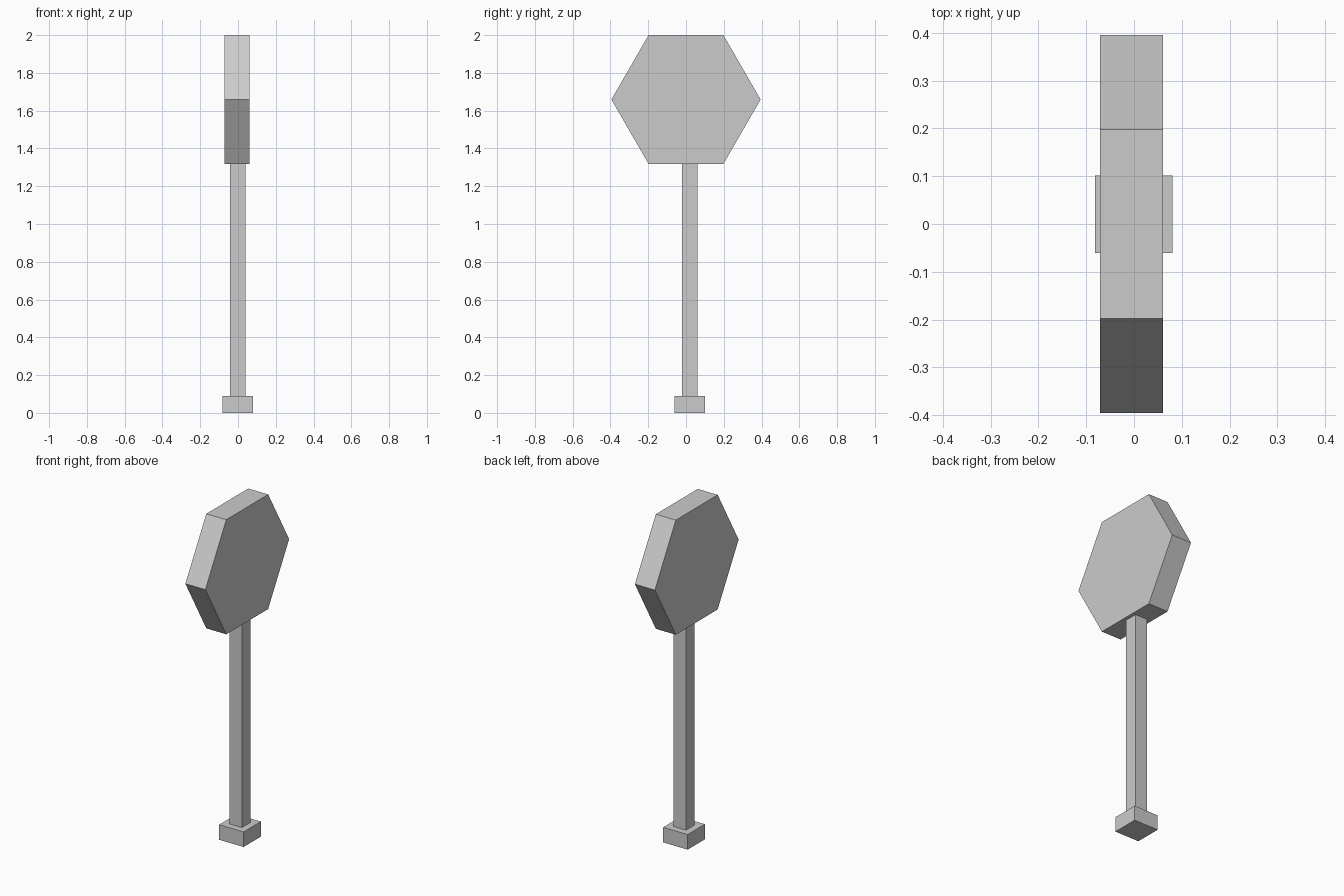
import bpy, bmesh
from math import sin, cos, pi
from mathutils import Vector

if "Cube" in bpy.data.objects:
    bpy.data.objects.remove(bpy.data.objects["Cube"])


def prism(name, outline, offset):
    """Extrude a flat outline along offset into a closed solid."""
    bm = bmesh.new()
    face = bm.faces.new([bm.verts.new(p) for p in outline])
    ext = bmesh.ops.extrude_face_region(bm, geom=[face], use_keep_orig=True)
    moved = [g for g in ext["geom"] if isinstance(g, bmesh.types.BMVert)]
    bmesh.ops.translate(bm, verts=moved, vec=Vector(offset))
    bmesh.ops.recalc_face_normals(bm, faces=bm.faces)
    mesh = bpy.data.meshes.new(name)
    bm.to_mesh(mesh)
    bm.free()
    obj = bpy.data.objects.new(name, mesh)
    bpy.context.collection.objects.link(obj)
    return obj


def square_block(name, cx, cy, half, z0, z1):
    corners = [(-1, -1), (1, -1), (1, 1), (-1, 1)]
    outline = [(cx + sx * half, cy + sy * half, z0) for sx, sy in corners]
    return prism(name, outline, (0, 0, z1 - z0))


# Foot and post, set slightly behind the centre of the sign
square_block("base", -0.001, 0.02, 0.081, 0.0, 0.09)
square_block("post", -0.001, 0.02, 0.041, 0.09, 1.318)

# Hexagonal sign plate facing sideways, points towards front and back
R = 0.395
hexagon = [(-0.071, R * cos(i * pi / 3), 1.659 + R * sin(i * pi / 3)) for i in range(6)]
prism("sign_plate", hexagon, (0.132, 0, 0))
